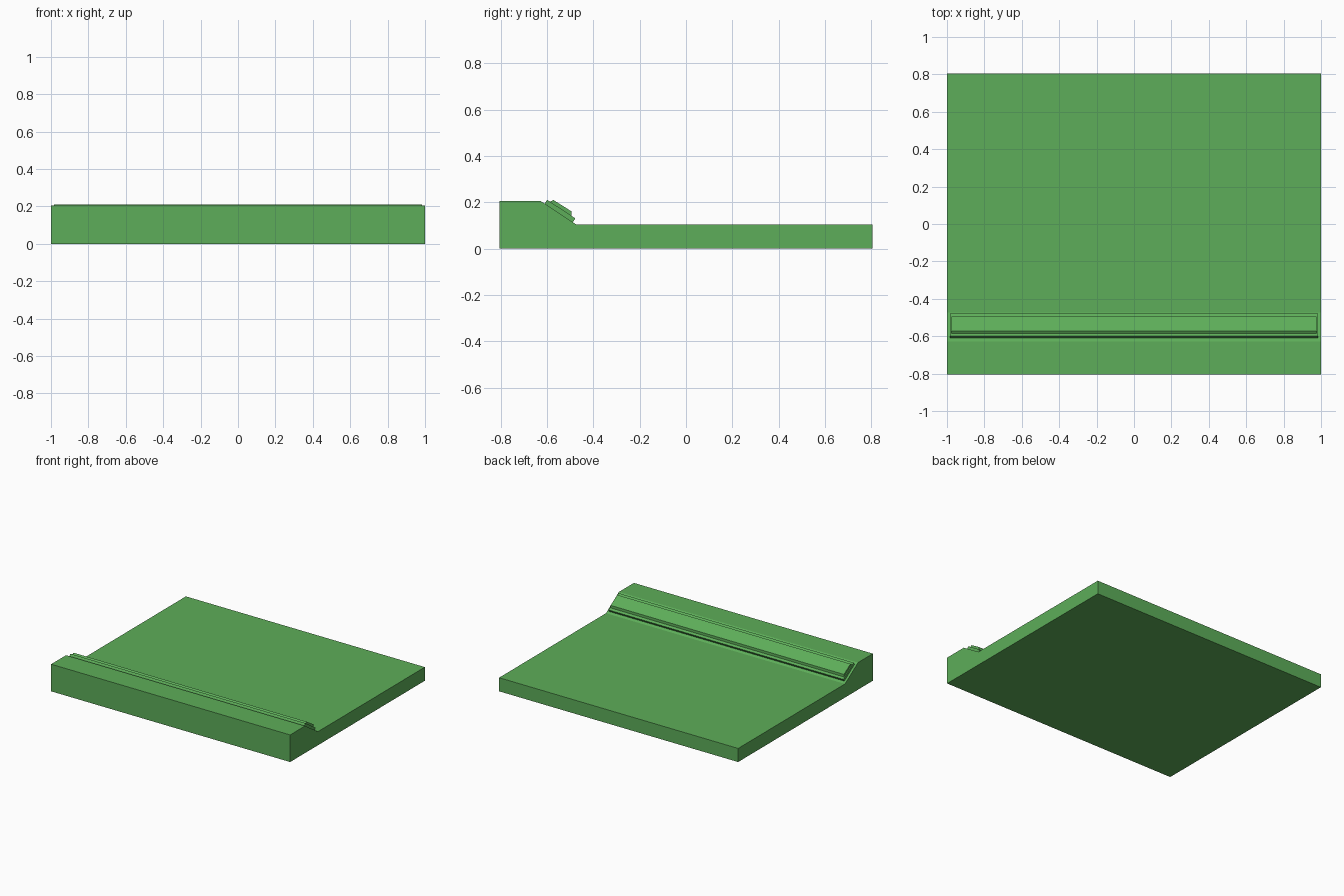
import bpy, bmesh
from mathutils import Vector

if "Cube" in bpy.data.objects:
    bpy.data.objects.remove(bpy.data.objects["Cube"])

green = bpy.data.materials.new("green")
green.diffuse_color = (0.11, 0.42, 0.10, 1)
green.use_nodes = True
green.node_tree.nodes["Principled BSDF"].inputs["Base Color"].default_value = green.diffuse_color


def extrude_profile(name, lower, half, upper_half=None):
    """Extrude a (y, z) profile along x, centred on x = 0."""
    bm = bmesh.new()
    left = [bm.verts.new((-half, y, z)) for y, z in lower]
    right = [bm.verts.new((half, y, z)) for y, z in lower]
    bm.faces.new(left)
    bm.faces.new(right[::-1])
    n = len(lower)
    for i in range(n):
        j = (i + 1) % n
        bm.faces.new((left[i], right[i], right[j], left[j]))
    bmesh.ops.recalc_face_normals(bm, faces=bm.faces)
    mesh = bpy.data.meshes.new(name)
    bm.to_mesh(mesh)
    bm.free()
    mesh.materials.append(green)
    obj = bpy.data.objects.new(name, mesh)
    bpy.context.collection.objects.link(obj)
    return obj


# Slab with a raised front ledge sloping down to the low deck
top, foot = Vector((-0.627, 0.205)), Vector((-0.472, 0.103))
extrude_profile("stepped_base", [(-0.805, 0), (0.805, 0), (0.805, 0.103),
                                 foot, top, (-0.805, 0.205)], 1.0)

# Coordinates along (t) and away from (n) the slope
along = (foot - top).normalized()
out = Vector((-along.y, along.x))


def on_slope(points):
    return [top + along * t + out * n for t, n in points]


# Flat backing strip and tapered raised strip on the slope
extrude_profile("backing_strip", on_slope(
    [(0.020, -0.003), (0.166, -0.003), (0.166, 0.020), (0.020, 0.020)]), 0.983)
extrude_profile("raised_strip", on_slope(
    [(0.035, 0.018), (0.148, 0.018), (0.136, 0.036), (0.043, 0.034)]), 0.976)
